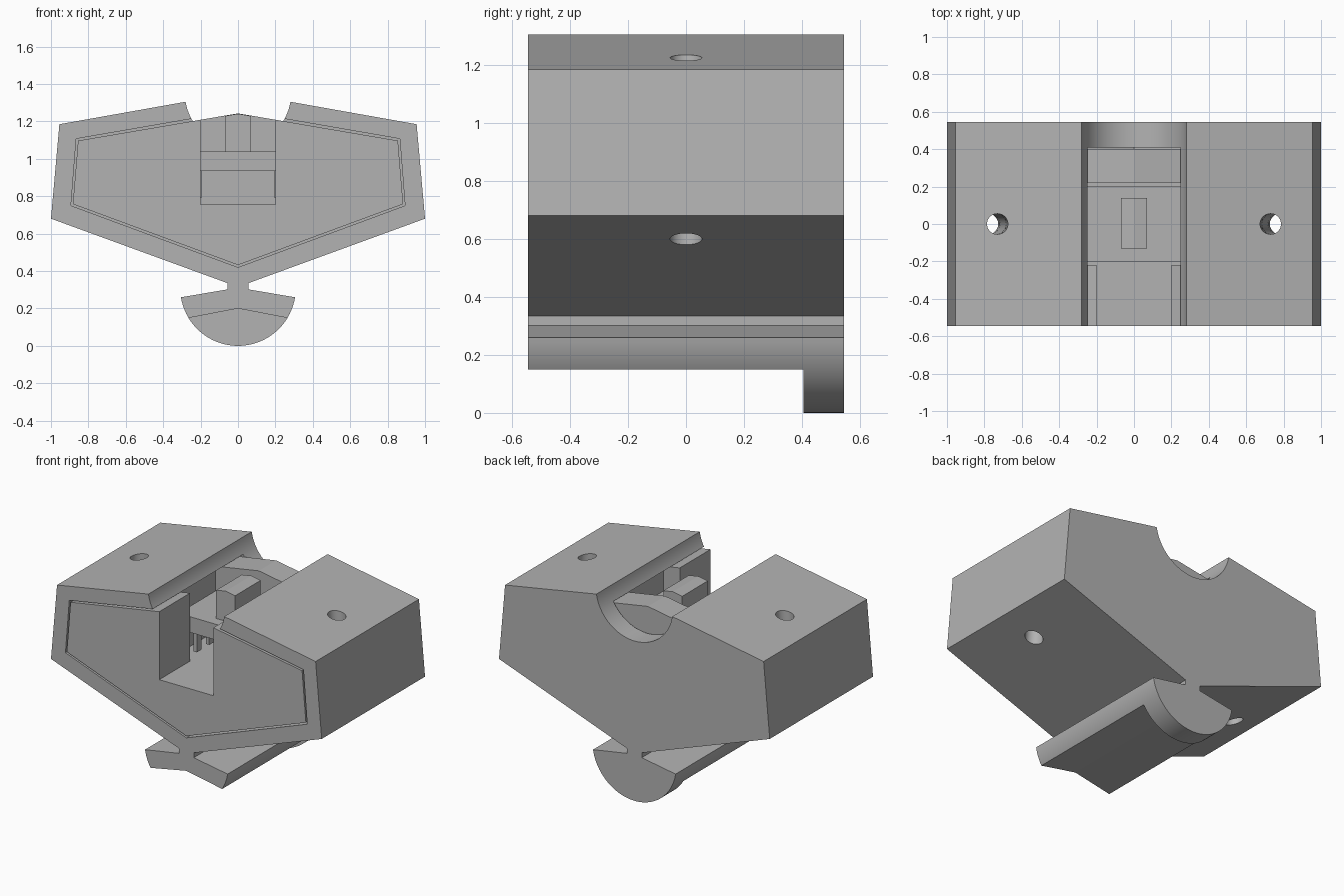
import bpy, bmesh, math

if "Cube" in bpy.data.objects:
    bpy.data.objects.remove(bpy.data.objects["Cube"], do_unlink=True)

grey = bpy.data.materials.new("plain_grey")
grey.use_nodes = True
colour = (0.45, 0.45, 0.45, 1)
grey.diffuse_color = colour
grey.node_tree.nodes["Principled BSDF"].inputs["Base Color"].default_value = colour


def prism(name, profile, y0, y1):
    """Extrude an x-z profile from y0 to y1."""
    bm = bmesh.new()
    face = bm.faces.new([bm.verts.new((x, y0, z)) for x, z in profile])
    out = bmesh.ops.extrude_face_region(bm, geom=[face])["geom"]
    bmesh.ops.translate(bm, vec=(0, y1 - y0, 0),
                        verts=[v for v in out if isinstance(v, bmesh.types.BMVert)])
    bmesh.ops.recalc_face_normals(bm, faces=bm.faces[:])
    mesh = bpy.data.meshes.new(name)
    bm.to_mesh(mesh)
    bm.free()
    mesh.materials.append(grey)
    ob = bpy.data.objects.new(name, mesh)
    bpy.context.collection.objects.link(ob)
    return ob


def box(name, x0, x1, y0, y1, z0, z1):
    return prism(name, [(x0, z0), (x1, z0), (x1, z1), (x0, z1)], y0, y1)


def mirrored(half):
    """Close a right-hand outline (bottom to top) with its mirror image."""
    return half + [(-x, z) for x, z in reversed(half) if x > 1e-5]


def arc(cz, r, a0, a1, n):
    return [(r * math.cos(a), cz + r * math.sin(a))
            for a in (a0 + (a1 - a0) * i / n for i in range(n + 1))]


def boolean(ob, cutter, operation='DIFFERENCE'):
    mod = ob.modifiers.new("cut", 'BOOLEAN')
    mod.operation, mod.solver, mod.object = operation, 'EXACT', cutter
    bpy.context.view_layer.objects.active = ob
    bpy.ops.object.modifier_apply(modifier=mod.name)
    bpy.data.objects.remove(cutter, do_unlink=True)


def drill(ob):
    """Bore the two slanted bolt holes."""
    for s in (1, -1):
        bpy.ops.mesh.primitive_cylinder_add(
            vertices=48, radius=0.055, depth=1.6, location=(s * 0.755, 0, 0.9125),
            rotation=(0, -s * math.atan2(0.05, 0.625), 0))
        bit = bpy.context.object
        bit.data.materials.append(grey)
        boolean(ob, bit)


# Outer shell with rounded top groove, neck and half-round foot
foot = arc(0.309, 0.309, -math.pi / 2, -0.16, 24)
groove = arc(1.351, 0.284, -0.163, -math.pi / 2, 24)
outline = foot + [(0.055, 0.302), (0.055, 0.335), (1, 0.68), (0.955, 1.185)] + groove
shell = prism("outer_shell", mirrored(outline), -0.545, 0.545)
boolean(shell, prism("cavity_cutter", mirrored(
    [(0, 0.42), (0.893, 0.75), (0.865, 1.107), (0, 1.257)]), -0.7, 0.41))
boolean(shell, prism("foot_cutter", [(-0.5, 0.104), (-0.5, -0.1), (0.5, -0.1),
                                     (0.5, 0.104), (0, 0.2)], -0.7, 0.405))
drill(shell)

# Insert filling the shell, with front slot and switch bay
insert = prism("insert", mirrored(
    [(0, 0.432), (0.883, 0.758), (0.855, 1.097), (0, 1.243)]), -0.545, 0.402)
pocket = box("slot_cutter", -0.2, 0.2, -0.7, 0, 0.755, 1.5)
boolean(pocket, box("bay_cutter", -0.32, 0.32, -0.22, 0.22, 0.755, 1.5), 'UNION')
boolean(insert, pocket)
drill(insert)

# Switch: body plate, peaked button and side legs
box("switch_body", -0.3, 0.3, -0.2, 0.2, 0.935, 1.04)
prism("switch_button", [(-0.07, 1.03), (0.07, 1.03), (0.07, 1.229),
                        (0, 1.241), (-0.07, 1.229)], -0.13, 0.14)
for side, s in (("left", 1), ("right", -1)):
    for k, y in enumerate((-0.13, 0.0, 0.13)):
        xs = sorted((s * 0.195, s * 0.22))
        box(f"switch_leg_{side}_{k + 1}", *xs, y - 0.025, y + 0.025, 0.79, 0.94)

# Smooth the curved faces, keep edges sharp
for ob in (shell, insert):
    bpy.ops.object.select_all(action='DESELECT')
    ob.select_set(True)
    bpy.context.view_layer.objects.active = ob
    bpy.ops.object.shade_smooth_by_angle(angle=math.radians(15))
